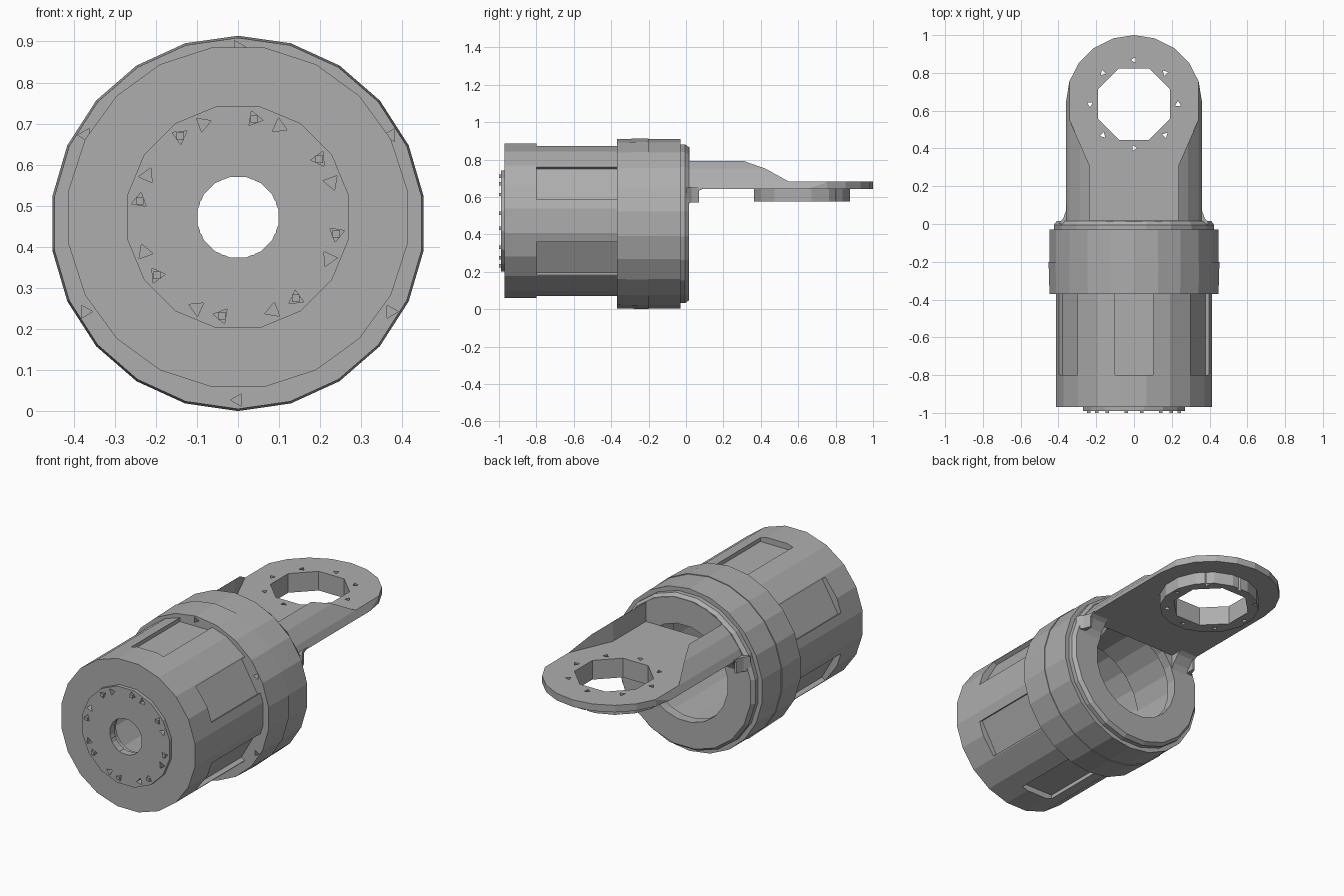
import bpy, bmesh, math
from mathutils import Matrix, Vector

cube = bpy.data.objects.get("Cube")
if cube:
    bpy.data.objects.remove(cube, do_unlink=True)

grey = bpy.data.materials.new("neutral_grey")
grey.use_nodes = True
colour = (0.42, 0.42, 0.42, 1)
grey.diffuse_color = colour
grey.node_tree.nodes["Principled BSDF"].inputs["Base Color"].default_value = colour

BODY_Z, COLLAR_Z = 0.472, 0.457
PAD_Y = 0.635


def finish(name, bm):
    bmesh.ops.recalc_face_normals(bm, faces=bm.faces)
    mesh = bpy.data.meshes.new(name)
    bm.to_mesh(mesh)
    bm.free()
    mesh.materials.append(grey)
    obj = bpy.data.objects.new(name, mesh)
    bpy.context.collection.objects.link(obj)
    return obj


def lathe(name, profile, sides, place):
    """Closed (radius, height) loop turned about local z, then placed."""
    bm = bmesh.new()
    rings = []
    for i in range(sides):
        a = math.tau * (i + 0.5) / sides
        rings.append([bm.verts.new((r * math.cos(a), r * math.sin(a), h)) for r, h in profile])
    n = len(profile)
    for i in range(sides):
        p, q = rings[i], rings[(i + 1) % sides]
        for j in range(n):
            k = (j + 1) % n
            bm.faces.new((p[j], p[k], q[k], q[j]))
    bm.transform(place)
    return finish(name, bm)


def along_y(z):
    return Matrix.Translation((0, 0, z)) @ Matrix.Rotation(-math.pi / 2, 4, 'X')


def prism(name, outline, low, high, place=Matrix()):
    """Outline in local xy pushed from low to high."""
    bm = bmesh.new()
    face = bm.faces.new([bm.verts.new((x, y, low)) for x, y in outline])
    top = bmesh.ops.extrude_face_region(bm, geom=[face])["geom"]
    bmesh.ops.translate(bm, vec=(0, 0, high - low),
                        verts=[v for v in top if isinstance(v, bmesh.types.BMVert)])
    bm.transform(place)
    return finish(name, bm)


def circle(r, sides, cx=0, cy=0, turn=0.5):
    return [(cx + r * math.cos(math.tau * (i + turn) / sides),
             cy + r * math.sin(math.tau * (i + turn) / sides)) for i in range(sides)]


def pits(name, spots, radius, depth, place):
    """Group of small three sided holes, used as one cutter."""
    bm = bmesh.new()
    for x, y in spots:
        spin = Matrix.Rotation(math.atan2(y, x), 4, 'Z')
        bmesh.ops.create_cone(bm, cap_ends=True, segments=3, radius1=radius, radius2=radius,
                              depth=depth, matrix=place @ Matrix.Translation((x, y, 0)) @ spin)
    return finish(name, bm)


def combine(obj, cutter, operation='DIFFERENCE'):
    mod = obj.modifiers.new("cut", 'BOOLEAN')
    mod.operation, mod.object, mod.solver = operation, cutter, 'EXACT'
    graph = bpy.context.evaluated_depsgraph_get()
    mesh = bpy.data.meshes.new_from_object(obj.evaluated_get(graph))
    obj.modifiers.clear()
    obj.data = mesh
    bpy.data.objects.remove(cutter, do_unlink=True)


# Hollow motor housing with six sunken side panels
housing = lathe("housing", [(0.418, -0.97), (0.418, -0.1), (0.345, -0.1), (0.345, -0.92),
                            (0.11, -0.92), (0.11, -0.97)], 20, along_y(BODY_Z))
for i in range(6):
    turn = Matrix.Translation((0, 0, BODY_Z)) @ Matrix.Rotation(math.tau * i / 6, 4, 'Y')
    panel = [(-0.1, -0.8), (0.1, -0.8), (0.1, -0.34), (-0.1, -0.34)]
    combine(housing, prism("panel_cutter", panel, 0.38, 0.5, turn))

# Front plate with paired fixing holes
front_plate = lathe("front_plate", [(0.275, -0.99), (0.275, -0.95), (0.1, -0.95), (0.1, -0.99)],
                    16, along_y(BODY_Z))
bore = prism("bore_cutter", circle(0.1, 8), -1.1, -0.8, along_y(BODY_Z))
combine(front_plate, bore)
spots = []
for i in range(8):
    for side in (-7.5, 7.5):
        a = math.radians(-28 + 45 * i + side)
        spots.append((0.243 * math.cos(a), 0.243 * math.sin(a)))
shift = along_y(BODY_Z) @ Matrix.Translation((0, 0, -0.99))
for part in (front_plate, housing):
    combine(part, pits("pit_cutter", spots, 0.021, 0.1, shift))

# Raised fixing heads beside the holes
for i, (x, y) in enumerate(spots[::2]):
    prism(f"fixing_head_{i + 1}", circle(0.013, 4, x, y), -1.0, -0.95, along_y(BODY_Z))

# Collar in two stepped bands
collar = lathe("collar", [(0.452, -0.37), (0.457, -0.2), (0.453, -0.2), (0.453, -0.03),
                          (0.34, -0.03), (0.34, -0.37)], 22, along_y(COLLAR_Z))
ring = circle(0.43, 6)
combine(collar, pits("collar_pit_cutter", ring, 0.018, 0.06,
                     along_y(COLLAR_Z) @ Matrix.Translation((0, 0, -0.37))))

# Rear flange with open centre
lathe("rear_flange", [(0.43, -0.04), (0.43, -0.005), (0.415, 0.015), (0.27, 0.015),
                      (0.27, -0.04)], 20, along_y(COLLAR_Z))

# Arm: round-ended tongue trimmed from a cylinder, with a flared pocket on top
tip = [(0.36 * math.cos(math.pi * i / 10), 0.645 + 0.355 * math.sin(math.pi * i / 10))
       for i in range(11)]
outline = [(-0.36, 0), (0.36, 0)] + tip
arm = prism("arm", outline, 0.643, 0.9)
combine(arm, prism("arm_trim", circle(0.403, 28), -0.1, 1.2, along_y(0.467)), 'INTERSECT')
half = [(0.235, 0.018), (0.235, 0.31), (0.345, 0.56), (0.5, 0.62), (0.5, 1.2)]
pocket = half + [(-x, y) for x, y in reversed(half)]
combine(arm, prism("pocket_cutter", pocket, 0.682, 1))
combine(arm, prism("opening_cutter", circle(0.27, 20), -0.1, 0.018, along_y(COLLAR_Z)))

# Round boss under the arm
boss = prism("boss", circle(0.262, 16, 0, 0.62), 0.575, 0.65)

# Bearing hole and its ring of small holes through arm and boss
at_pad = Matrix.Translation((0, PAD_Y, 0.63))
for part in (arm, boss):
    combine(part, prism("hole_cutter", circle(0.205, 8), -0.3, 0.3, at_pad))
    combine(part, pits("small_hole_cutter", circle(0.233, 8, turn=0), 0.018, 0.3, at_pad))

# Curved gussets joining the arm to the flange
for side, name in ((1, "left_gusset"), (-1, "right_gusset")):
    place = Matrix(((0, 0, side, 0), (1, 0, 0, 0), (0, 1, 0, 0), (0, 0, 0, 1)))
    curve = [(0, 0.55), (0.015, 0.56), (0.03, 0.59), (0.065, 0.63), (0.1, 0.65), (0, 0.65)]
    prism(name, curve, 0.25, 0.36, place)
    flare = [(side * 0.35, 0), (side * 0.4, 0), (side * 0.375, 0.03), (side * 0.36, 0.07),
             (side * 0.35, 0.07)]
    prism(name + "_flare", flare, 0.57, 0.65)
